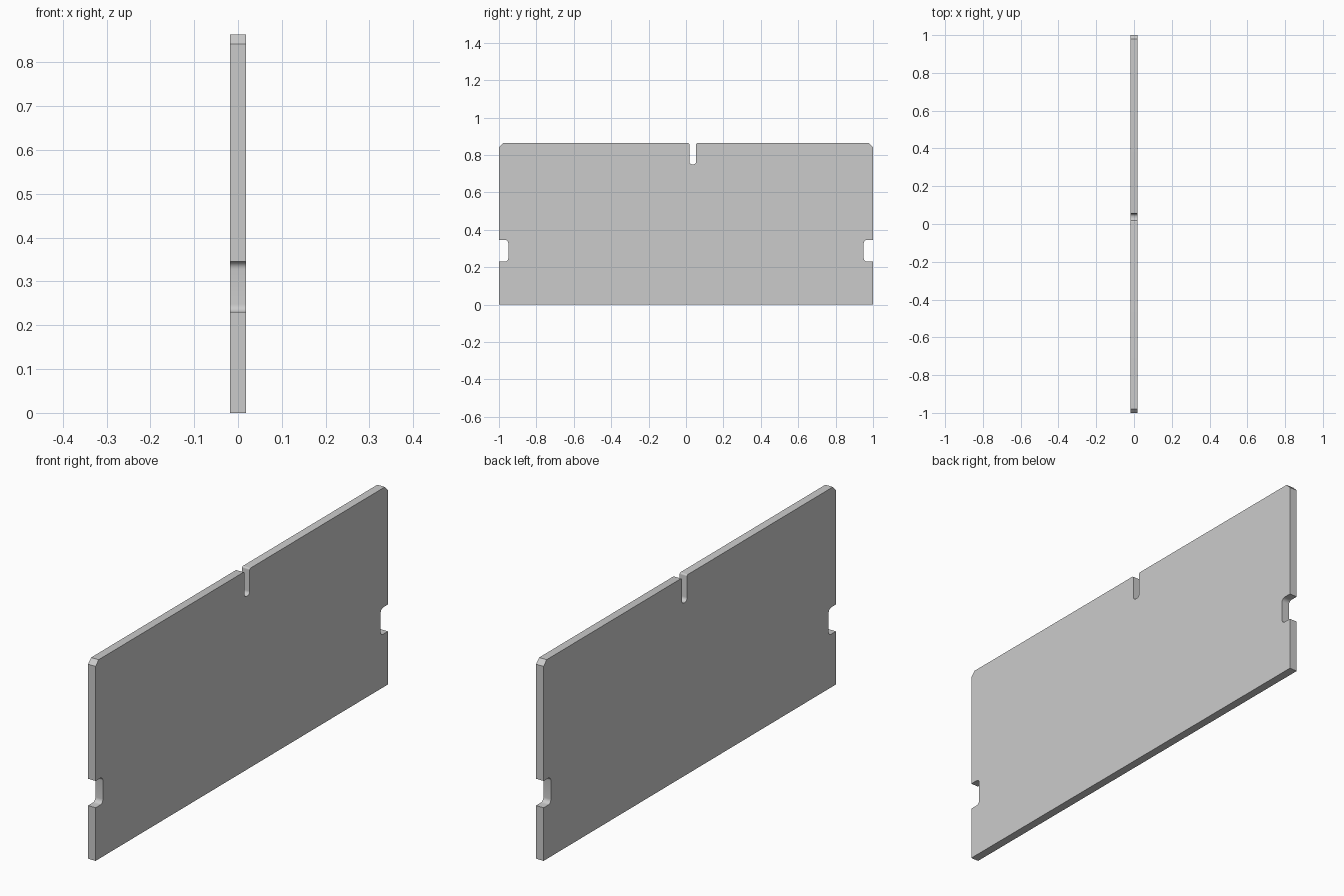
import bpy, bmesh
from mathutils import Vector

if "Cube" in bpy.data.objects:
    bpy.data.objects.remove(bpy.data.objects["Cube"])

T = 0.036   # plate thickness
H = 0.863   # plate height


def outline(corners, steps=6):
    """Turn (y, z, radius) corners into points, rounding where radius > 0."""
    pts = []
    for i, (y, z, r) in enumerate(corners):
        p = Vector((y, z))
        if r == 0:
            pts.append(p)
            continue
        a = (Vector(corners[i - 1][:2]) - p).normalized()
        b = (Vector(corners[(i + 1) % len(corners)][:2]) - p).normalized()
        centre = p + (a + b) * r          # right-angle fillet
        for k in range(steps + 1):
            t = k / steps
            d = (-b).slerp(-a, t)
            pts.append(centre + d * r)
    return pts


# Right edge with its side notch, bottom to top, then mirrored for the left
side = [(1, 0, 0), (1, 0.23, 0), (0.95, 0.23, 0.018), (0.95, 0.346, 0.018),
        (1, 0.346, 0), (1, H - 0.021, 0), (0.979, H, 0)]
mirrored = [(-y, z, r) for y, z, r in reversed(side)]

# Narrow slot in the top edge, slightly off centre
slot = [(0.054, H, 0.007), (0.054, 0.75, 0.0155),
        (0.018, 0.75, 0.0155), (0.018, H, 0.007)]

# Extrude the outline into the plate
bm = bmesh.new()
face = bm.faces.new([bm.verts.new((-T / 2, p.x, p.y))
                     for p in outline(side + slot + mirrored)])
ext = bmesh.ops.extrude_face_region(bm, geom=[face])
bmesh.ops.translate(bm, vec=(T, 0, 0),
                    verts=[v for v in ext["geom"] if isinstance(v, bmesh.types.BMVert)])
bmesh.ops.recalc_face_normals(bm, faces=bm.faces)
mesh = bpy.data.meshes.new("slotted_panel")
bm.to_mesh(mesh)
bm.free()
panel = bpy.data.objects.new("slotted_panel", mesh)
bpy.context.collection.objects.link(panel)

# Smooth fillets, sharp edges elsewhere
bpy.context.view_layer.objects.active = panel
panel.select_set(True)
bpy.ops.object.shade_smooth_by_angle(angle=0.52)
